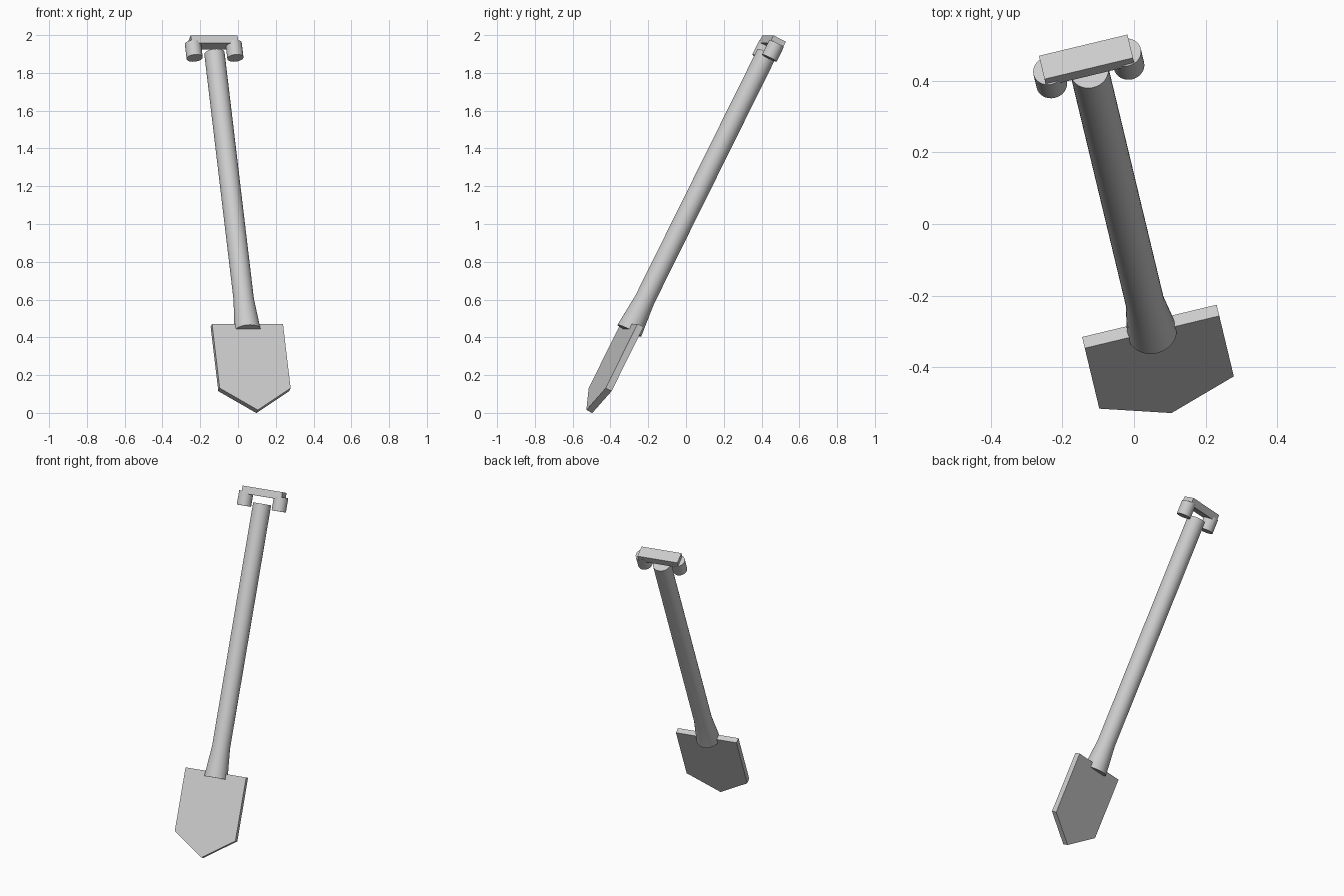
import bpy, bmesh, math
from mathutils import Matrix, Vector

if "Cube" in bpy.data.objects:
    bpy.data.objects.remove(bpy.data.objects["Cube"], do_unlink=True)

grey = bpy.data.materials.new("plain grey")
grey.use_nodes = True
grey.diffuse_color = (0.6, 0.6, 0.6, 1)
grey.node_tree.nodes["Principled BSDF"].inputs["Base Color"].default_value = (0.6, 0.6, 0.6, 1)

# Leaning frame of the whole shovel: local z runs up the shaft, local y to the back
LEAN = (Matrix.Translation((0.05, -0.30, 0.435))
        @ Matrix.Rotation(math.radians(13.5), 4, "Z")
        @ Matrix.Rotation(math.radians(-27), 4, "X"))


def finish(name, bm, smooth=False):
    bmesh.ops.recalc_face_normals(bm, faces=bm.faces)
    mesh = bpy.data.meshes.new(name)
    bm.to_mesh(mesh)
    bm.free()
    mesh.materials.append(grey)
    obj = bpy.data.objects.new(name, mesh)
    bpy.context.collection.objects.link(obj)
    obj.matrix_world = LEAN
    if smooth:
        bpy.ops.object.select_all(action="DESELECT")
        obj.select_set(True)
        bpy.context.view_layer.objects.active = obj
        bpy.ops.object.shade_smooth_by_angle(angle=math.radians(30))


def turned(name, profile, x=0.0, sides=32):
    """Closed round part from (radius, height) pairs."""
    bm = bmesh.new()
    rings = []
    for r, z in profile:
        rings.append([bm.verts.new((x + r * math.cos(a), r * math.sin(a), z))
                      for a in (math.tau * i / sides for i in range(sides))])
    for low, high in zip(rings, rings[1:]):
        for i in range(sides):
            j = (i + 1) % sides
            bm.faces.new((low[i], low[j], high[j], high[i]))
    bm.faces.new(rings[0][::-1])
    bm.faces.new(rings[-1])
    finish(name, bm, smooth=True)


def plate(name, outline, thickness):
    """Flat outline in local x and z, given an even thickness in y."""
    bm = bmesh.new()
    face = bm.faces.new([bm.verts.new((x, -thickness / 2, z)) for x, z in outline])
    out = bmesh.ops.extrude_face_region(bm, geom=[face])["geom"]
    bmesh.ops.translate(bm, vec=Vector((0, thickness, 0)),
                        verts=[v for v in out if isinstance(v, bmesh.types.BMVert)])
    finish(name, bm)


# Shaft with its flared socket
turned("shaft", [(0.07, 0), (0.054, 0.185), (0.054, 1.648)])

# Pointed blade
plate("blade", [(-0.193, 0.032), (-0.193, -0.35), (0, -0.48),
                (0.193, -0.35), (0.193, 0.032)], 0.036)

# Grip bar and the round stub under each end
plate("grip_bar", [(-0.127, 1.691), (0.127, 1.691), (0.127, 1.736), (-0.127, 1.736)], 0.075)
for side, x in (("right", -0.111), ("left", 0.111)):
    turned(side + "_grip_stub", [(0.043, 1.62), (0.043, 1.706)], x)
